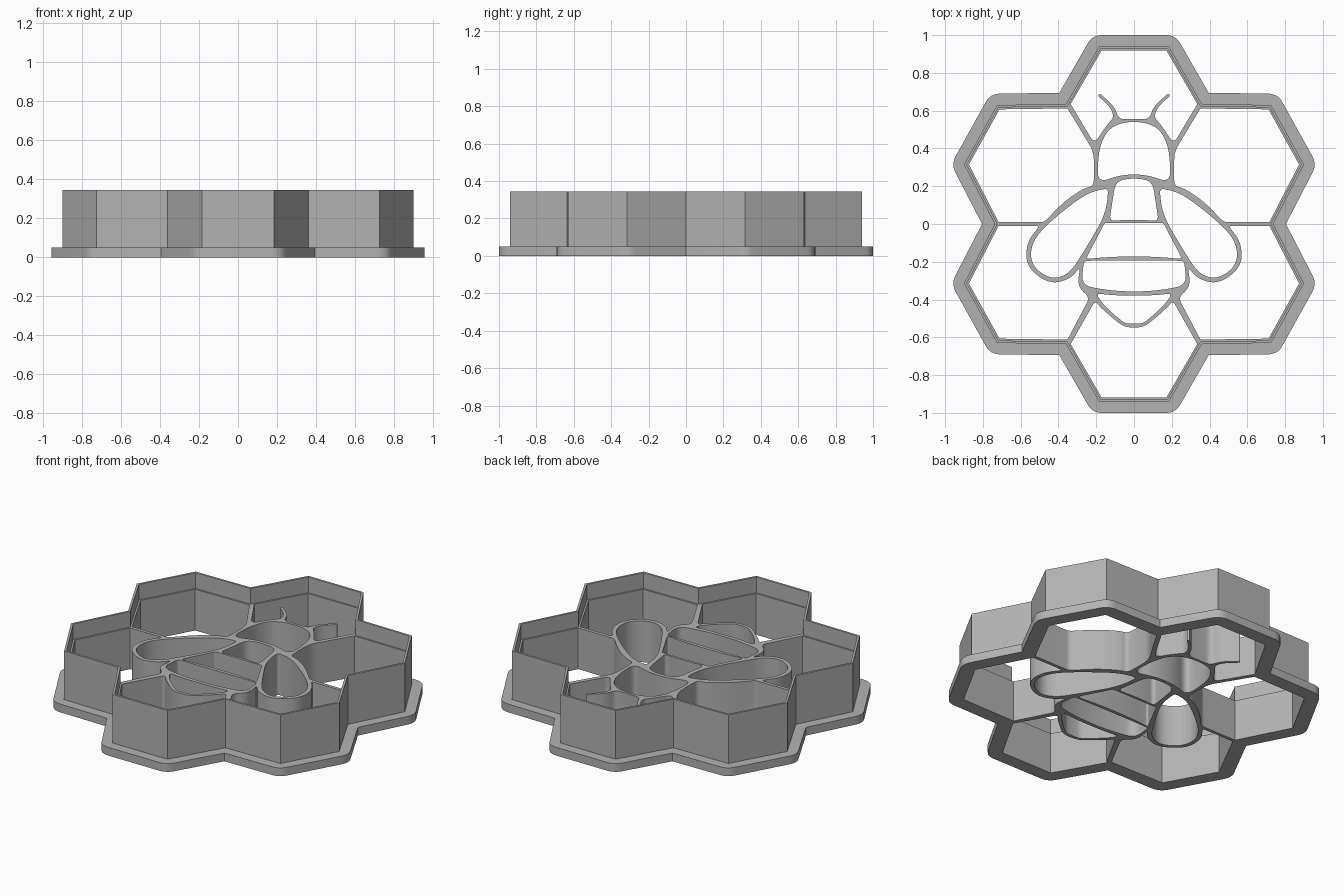
import bpy, bmesh
from mathutils import Vector, Matrix

if "Cube" in bpy.data.objects:
    bpy.data.objects.remove(bpy.data.objects["Cube"])

GREY = (0.45, 0.45, 0.45, 1)
mat = bpy.data.materials.new("plain grey")
mat.use_nodes = True
mat.diffuse_color = GREY
mat.node_tree.nodes["Principled BSDF"].inputs["Base Color"].default_value = GREY

HEIGHT, CORE_TOP, FLANGE_TOP = 0.345, 0.25, 0.05
S = 1.0  # corner radius that turns a run of points into one flowing curve


def mirror(half):
    """Close a half loop across x = 0."""
    return half + [(-p[0],) + tuple(p[1:]) for p in reversed(half)]


def flip(loop):
    return [(-p[0],) + tuple(p[1:]) for p in loop]


def rounded(loop, steps=7):
    """Round each corner (x, y, radius); radius is clamped to half an edge."""
    out, n = [], len(loop)
    for i, p in enumerate(loop):
        c = Vector(p[:2])
        r = p[2] if len(p) > 2 else 0
        if r == 0:
            out.append(c)
            continue
        ends = []
        for q in (loop[i - 1], loop[(i + 1) % n]):
            d = Vector(q[:2]) - c
            ends.append(c + d.normalized() * min(r, d.length * 0.499))
        for k in range(steps + 1):
            t = k / steps
            out.append(ends[0] * (1 - t) ** 2 + c * 2 * t * (1 - t) + ends[1] * t * t)
    return out


def offset(loop, dist, radius=0):
    """Move a clockwise outline outward, rounding its convex corners."""
    out, n = [], len(loop)
    for i in range(n):
        a, b, c = (Vector(loop[j % n][:2]) for j in (i - 1, i, i + 1))
        d1, d2 = (b - a).normalized(), (c - b).normalized()
        n1, n2 = Vector((-d1.y, d1.x)), Vector((-d2.y, d2.x))
        m = (n1 + n2).normalized()
        p = b + m * dist / m.dot(n1)
        out.append((p.x, p.y, radius if d1.cross(d2) < 0 else 0))
    return out


def slab(name, top, loops):
    """Extrude an outline with holes from the ground up to the given height."""
    cu = bpy.data.curves.new(name, "CURVE")
    cu.dimensions, cu.fill_mode, cu.extrude = "2D", "BOTH", top / 2
    for loop in loops:
        pts = rounded(loop)
        sp = cu.splines.new("POLY")
        sp.points.add(len(pts) - 1)
        for sp_pt, p in zip(sp.points, pts):
            sp_pt.co = (p.x, p.y, 0, 1)
        sp.use_cyclic_u = True
    tmp = bpy.data.objects.new(name + "_outline", cu)
    bpy.context.collection.objects.link(tmp)
    bpy.context.view_layer.update()
    dg = bpy.context.evaluated_depsgraph_get()
    me = bpy.data.meshes.new_from_object(tmp.evaluated_get(dg))
    bpy.data.objects.remove(tmp)
    me.transform(Matrix.Translation((0, 0, top / 2)))
    bm = bmesh.new()
    bm.from_mesh(me)
    bmesh.ops.remove_doubles(bm, verts=bm.verts, dist=1e-5)
    bmesh.ops.recalc_face_normals(bm, faces=bm.faces)
    bm.to_mesh(me)
    bm.free()
    me.materials.clear()
    me.materials.append(mat)
    ob = bpy.data.objects.new(name, me)
    bpy.context.collection.objects.link(ob)
    bpy.ops.object.select_all(action="DESELECT")
    ob.select_set(True)
    bpy.context.view_layer.objects.active = ob
    bpy.ops.object.shade_smooth_by_angle()


# Honeycomb outline, clockwise from the top
corner = [(0.185, 0.94), (0.36, 0.635), (0.725, 0.63), (0.9, 0.315)]
outline = mirror(corner + [(0.737, 0)] + [(x, -y) for x, y in reversed(corner)])
wall_inner = offset(outline, -0.013)

# Openings inside the insect body
head = mirror([(0.1, 0.54, S), (0.185, 0.43, S), (0.195, 0.215, 0.07), (0.07, 0.262, S)])
thorax = mirror([(0.05, 0.24, S), (0.1, 0.215, 0.05), (0.13, 0.015, 0.03), (0.05, 0.022, S)])
upper_stripe = mirror([(0.155, 0.006, 0.012), (0.255, -0.185, 0.02), (0.1, -0.172, S)])
lower_stripe = mirror([(0.1, -0.193, S), (0.265, -0.195, 0.02),
                       (0.28, -0.325, 0.06), (0.1, -0.357, S)])
tail = mirror([(0.1, -0.379, S), (0.2, -0.367, 0.025), (0.17, -0.42, S),
               (0.06, -0.52, S), (0.03, -0.528, S)])
wing = [(0.135, 0.19, 0.03), (0.15, 0.05, 0.1), (0.28, -0.17, 0.1), (0.345, -0.265, S),
        (0.44, -0.295, S), (0.545, -0.22, S), (0.545, -0.1, S), (0.45, 0.01, S),
        (0.25, 0.165, 0.1)]

# Honeycomb cells around the body; the top one leaves the feelers standing
top_cell = mirror([(0.172, 0.918), (0.335, 0.635), (0.21, 0.425, 0.04), (0.14, 0.53, S),
                   (0.105, 0.565, S), (0.125, 0.62, S), (0.192, 0.68, 0.007),
                   (0.18, 0.69, 0.007), (0.105, 0.625, S), (0.08, 0.555, 0.03)])
bottom_cell = mirror([(0.03, -0.548, S), (0.07, -0.535, S), (0.18, -0.44, S),
                      (0.205, -0.405, 0.03), (0.335, -0.635), (0.172, -0.918)])
upper_cell = [(0.352, 0.612), (0.712, 0.607), (0.874, 0.315), (0.717, 0.01),
              (0.475, 0.01, 0.02), (0.37, 0.12, S), (0.265, 0.19, 0.1),
              (0.215, 0.2, 0.025), (0.21, 0.28, S), (0.215, 0.385, 0.04)]
lower_cell = [(0.717, -0.01), (0.874, -0.315), (0.712, -0.607), (0.352, -0.612),
              (0.235, -0.39, 0.03), (0.3, -0.33, 0.05), (0.285, -0.225, 0.03),
              (0.335, -0.29, S), (0.445, -0.32, S), (0.57, -0.23, S),
              (0.57, -0.1, S), (0.5, -0.01, 0.02)]

sides = [wing, upper_cell, lower_cell]
openings = [head, thorax, upper_stripe, lower_stripe, tail, top_cell, bottom_cell]
openings += sides + [flip(s) for s in sides]

slab("base_flange", FLANGE_TOP, [offset(outline, 0.06, 0.05), outline])
slab("cutting_wall", HEIGHT, [outline, wall_inner])
slab("inner_ribs", CORE_TOP, [wall_inner] + openings)
